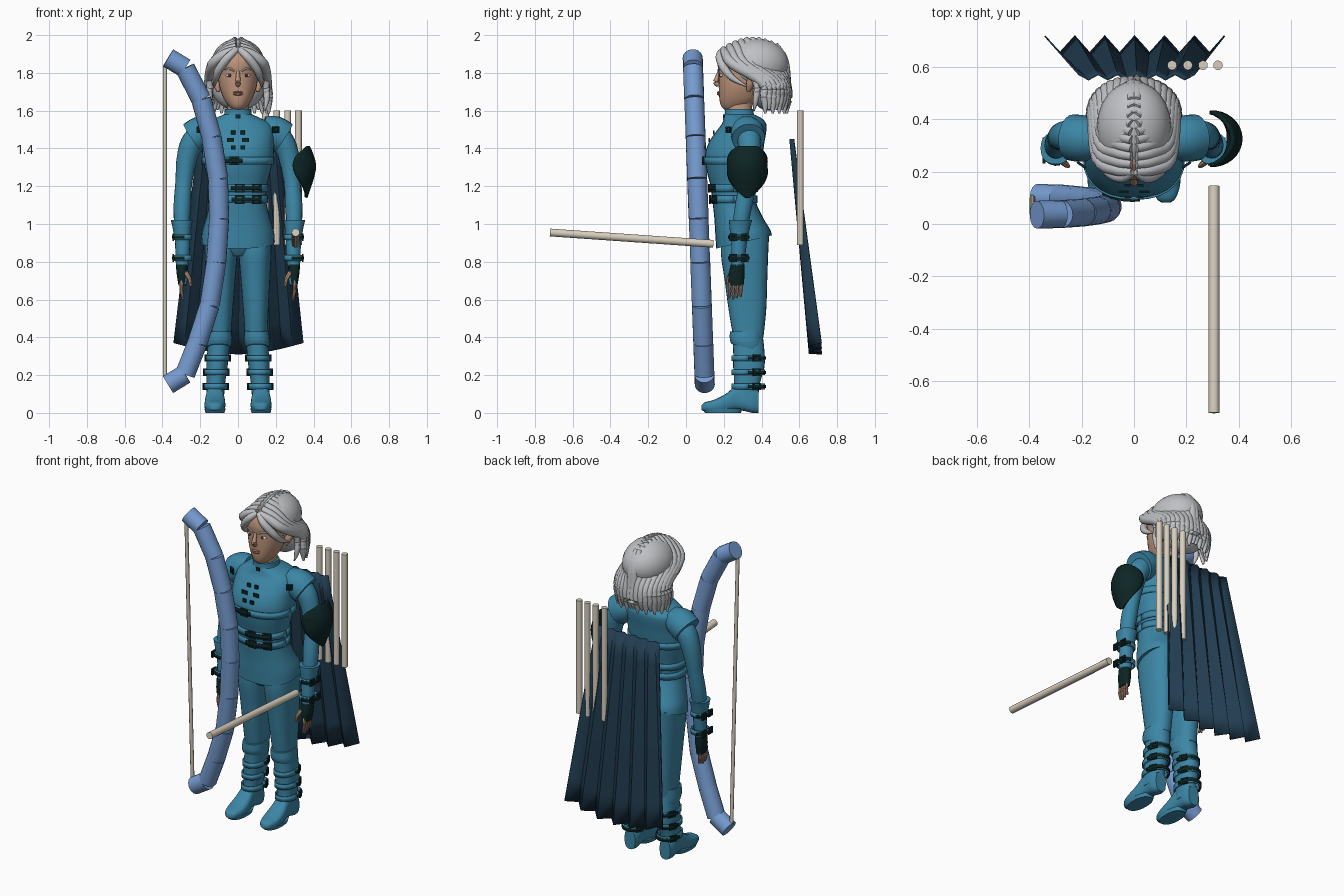
import bpy, bmesh
from math import sin, cos, pi, radians
from mathutils import Vector, Matrix

if "Cube" in bpy.data.objects:
    bpy.data.objects.remove(bpy.data.objects["Cube"], do_unlink=True)


def material(name, *rgb):
    m = bpy.data.materials.new(name)
    m.use_nodes = True
    m.diffuse_color = (*rgb, 1)
    m.node_tree.nodes["Principled BSDF"].inputs["Base Color"].default_value = (*rgb, 1)
    return m


CLOTH = material("teal cloth", .045, .24, .38)
BOW = material("pale blue", .18, .33, .63)
WOOD = material("cream wood", .68, .62, .51)
CAPE = material("navy cloth", .015, .045, .08)
DARK = material("black green leather", .004, .018, .018)
HAIR = material("silver hair", .52, .53, .55)
SKIN = material("skin", .52, .3, .2)
LIP = material("lips", .4, .17, .13)
BROW = material("white brows", .7, .7, .7)
EYE = material("dark eyes", .06, .05, .04)


def finish(name, bm, mat):
    bmesh.ops.recalc_face_normals(bm, faces=bm.faces)
    mesh = bpy.data.meshes.new(name)
    bm.to_mesh(mesh)
    bm.free()
    mesh.materials.append(mat)
    ob = bpy.data.objects.new(name, mesh)
    bpy.context.collection.objects.link(ob)
    bpy.ops.object.select_all(action='DESELECT')
    ob.select_set(True)
    bpy.context.view_layer.objects.active = ob
    bpy.ops.object.shade_smooth_by_angle(angle=radians(42))
    return ob


def loft(name, rings, mat, closed=True, thick=0):
    bm = bmesh.new()
    rows = [[bm.verts.new(p) for p in ring] for ring in rings]
    n = len(rows[0])
    for a, b in zip(rows, rows[1:]):
        for i in range(n if closed else n - 1):
            j = (i + 1) % n
            bm.faces.new((a[i], a[j], b[j], b[i]))
    if closed:
        bm.faces.new(rows[0])
        bm.faces.new(rows[-1])
    ob = finish(name, bm, mat)
    if thick:
        mod = ob.modifiers.new("thickness", 'SOLIDIFY')
        mod.thickness, mod.offset = thick, 0
    return ob


def smooth(rows, n=4):
    # Catmull-Rom interpolation of equal-length tuples
    out = []
    for i in range(len(rows) - 1):
        quad = [rows[max(0, min(len(rows) - 1, i + k))] for k in (-1, 0, 1, 2)]
        for t in (k / n for k in range(n)):
            out.append(tuple(b + t * (c - a) / 2 + t * t * (a - 2.5 * b + 2 * c - d / 2)
                             + t ** 3 * (1.5 * (b - c) + (d - a) / 2) for a, b, c, d in zip(*quad)))
    return out + [tuple(rows[-1])]


def oval(a, p=2.3):
    f = lambda v: abs(v) ** (2 / p) * (1 if v > 0 else -1)
    return f(cos(a)), f(sin(a))


def flat_ring(z, hw, front, back, cx=0, tilt=0, sides=28, p=2.3):
    pts = [oval(2 * pi * i / sides, p) for i in range(sides)]
    return [(cx + hw * c, (front + back) / 2 + (back - front) / 2 * s, z + tilt * s) for c, s in pts]


def body(name, rows, mat, n=4, **kw):
    return loft(name, [flat_ring(*r, **kw) for r in smooth(rows, n)], mat)


def tube(name, pts, mat, sides=12, n=4):
    path = smooth(pts, n)
    rings = []
    for i, p in enumerate(path):
        d = Vector(path[min(i + 1, len(path) - 1)][:3]) - Vector(path[max(i - 1, 0)][:3])
        q = d.to_track_quat('Z', 'Y')
        rings.append([Vector(p[:3]) + q @ Vector((p[3] * cos(a), p[3] * sin(a), 0))
                      for a in (2 * pi * k / sides for k in range(sides))])
    return loft(name, rings, mat)


def ball(name, loc, size, mat):
    bm = bmesh.new()
    bmesh.ops.create_uvsphere(bm, u_segments=24, v_segments=14, radius=1,
                              matrix=Matrix.Translation(loc) @ Matrix.Diagonal((*size, 1)))
    return finish(name, bm, mat)


def buckle(name, loc, w, h, turn=0, t=.01):
    bm = bmesh.new()
    base = Matrix.Translation(loc) @ Matrix.Rotation(radians(turn), 4, 'Z')
    bars = [(x, 0, t, h + t) for x in (-w / 2, w / 2)] + [(0, z, w, t) for z in (-h / 2, 0, h / 2)]
    for x, z, sx, sz in bars:
        bmesh.ops.create_cube(bm, size=1, matrix=base @ Matrix.Translation((x, 0, z))
                              @ Matrix.Diagonal((sx, t, sz, 1)))
    return finish(name, bm, DARK)


def strap(name, z, h, hw, front, back, cx=0, mat=CLOTH, a0=0, a1=360, grow=.005):
    # curved strip around an oval section
    steps = [radians(a0 + (a1 - a0) * i / 28) for i in range(29)]
    cy, hy = (front + back) / 2, (back - front) / 2 + grow
    rings = [[(cx + (hw + grow) * oval(a)[0], cy + hy * oval(a)[1], zz) for a in steps]
             for zz in (z - h / 2, z + h / 2)]
    return loft(name, rings, mat, closed=False, thick=.008)


# Jacket
torso = [(.905, .195, .16, .455, 0, .035), (.96, .19, .155, .445, 0, .012), (1.03, .17, .15, .41, 0, 0),
         (1.12, .15, .14, .37, 0, 0), (1.2, .153, .13, .375, 0, 0), (1.28, .172, .11, .39, 0, 0),
         (1.36, .19, .1, .405, 0, 0), (1.43, .19, .12, .415, 0, 0), (1.49, .19, .16, .425, 0, 0),
         (1.53, .175, .19, .425, 0, 0), (1.56, .12, .2, .4, 0, 0), (1.58, .075, .205, .36, 0, 0)]
body("jacket", torso, CLOTH)
fine = smooth(torso, 12)


def section(z):
    return min(fine, key=lambda r: abs(r[0] - z))


def front_y(x, z):
    _, hw, f, b = section(z)[:4]
    return (f + b) / 2 - (b - f) / 2 * (1 - abs(x / hw) ** 2.3) ** (1 / 2.3) - .011


body("collar", [(1.55, .085, .195, .375), (1.58, .073, .205, .36), (1.61, .07, .205, .355)], CLOTH)
for i, (z, a0, a1) in enumerate(((1.335, -125, -85), (1.19, -100, -48), (1.13, -100, -48))):
    sec = section(z)[1:4]
    strap(f"belt_{i}", z, .04, *sec)
    strap(f"belt_leather_{i}", z, .022, *sec, mat=DARK, a0=a0, a1=a1, grow=.011)
    for x in ((-.02,) if i == 0 else (.01, .1)):
        buckle(f"belt_buckle_{i}", (x, front_y(x, z), z), .04, .036, turn=x * 200)
for z in (1.405, 1.445, 1.485):
    wide = .06 if z == 1.445 else .03
    for s in (-1, 1):
        buckle("chest_clasp", (s * wide / 2 + s * .01, front_y(wide, z), z), wide / 2, .014, t=.008)
buckle("collar_clasp", (0, .2, 1.57), .018, .014, t=.007)

# Trousers and hips
body("hips", [(.83, .06, .22, .41), (.88, .15, .19, .435), (.97, .17, .17, .43)], CLOTH)
for s in (1, -1):
    side = "left" if s > 0 else "right"
    body(f"{side}_trouser_leg", [(.94, .088, .19, .44, s * .088), (.84, .086, .185, .435, s * .09),
         (.7, .077, .205, .43, s * .092), (.55, .067, .225, .425, s * .094),
         (.4, .058, .25, .41, s * .096)], CLOTH)

    # Boots
    body(f"{side}_boot_shaft", [(.42, .06, .245, .405, s * .096), (.33, .058, .25, .415, s * .104),
         (.24, .056, .25, .415, s * .112), (.15, .049, .255, .39, s * .118),
         (.06, .047, .24, .382, s * .122)], CLOTH)
    body(f"{side}_boot_cuff", [(.345, .062, .24, .4, s * .102, -.02), (.38, .069, .232, .405, s * .1, -.01),
         (.435, .066, .232, .405, s * .097, .004)], CLOTH, sides=16)
    foot = [(.082, .018, .015, .04), (.1, .038, .008, .056), (.15, .054, .004, .07), (.21, .054, .004, .1),
            (.26, .047, .015, .14), (.31, .045, .01, .15), (.35, .046, 0, .14), (.385, .036, 0, .12)]
    loft(f"{side}_foot", [[(s * .122 + hw * c, y, (lo + hi) / 2 + (hi - lo) / 2 * d) for c, d in
         (oval(2 * pi * k / 24, 2.8) for k in range(24))] for y, hw, lo, hi in smooth(foot, 3)], CLOTH)
    body(f"{side}_sole", [(0, .05, .1, .29, s * .122), (.022, .056, .085, .3, s * .122)], CLOTH, n=1)
    for z, cx in ((.14, .118), (.215, .114), (.29, .108)):
        strap(f"{side}_boot_strap", z, .03, .054, .25, .41, s * cx)
        strap(f"{side}_boot_leather", z, .016, .054, .25, .41, s * cx, DARK, 0, 180, .01)
        for d in (1, -1):
            buckle(f"{side}_boot_buckle", (s * cx + d * .056, .375, z), .036, .028, d * 115)

    # Sleeves and bracers
    tube(f"{side}_shoulder_cap", [(s * .13, .32, 1.5, .07), (s * .19, .325, 1.485, .088),
         (s * .24, .33, 1.455, .088)], CLOTH, 20)
    tube(f"{side}_sleeve", [(s * .17, .33, 1.49, .06), (s * .235, .335, 1.44, .062), (s * .27, .335, 1.35, .055),
         (s * .287, .325, 1.22, .045), (s * .295, .305, 1.1, .046), (s * .297, .29, 1, .042),
         (s * .293, .28, .88, .04), (s * .295, .272, .78, .034)], CLOTH, 16)
    body(f"{side}_bracer_cuff", [(.94, .045, .235, .33, s * .295), (.985, .05, .23, .34, s * .297),
         (1.02, .058, .228, .35, s * .298)], CLOTH)
    buckle(f"{side}_shoulder_clasp", (s * .2, .225, 1.5), .03, .024, s * 35)
    for z in (.93, .82):
        strap(f"{side}_wrist_strap", z, .03, .042, .237, .323, s * .294)
        strap(f"{side}_wrist_leather", z, .016, .042, .237, .323, s * .294, DARK,
              -100 if s > 0 else 100, 80 if s > 0 else 280, .01)
        for y in (.25, .31):
            buckle(f"{side}_wrist_buckle", (s * .343, y, z), .03, .03, s * 90)

    # Hands
    body(f"{side}_glove", [(.675, .02, .225, .305, s * .295), (.73, .027, .225, .31, s * .297),
         (.785, .033, .237, .31, s * .296)], DARK, sides=16)
    body(f"{side}_glove_palm", [(.68, .016, .23, .3, s * .287), (.75, .028, .235, .3, s * .286)],
         CLOTH, sides=16)
    for k in range(4):
        y = .235 + .02 * k
        tube(f"{side}_finger", [(s * .297, y, .7, .011), (s * .3, y - .004, .65, .01),
             (s * .292, y - .006, .6 + .008 * abs(k - 1), .006)], SKIN, 8, 2)
    tube(f"{side}_thumb", [(s * .275, .24, .74, .013), (s * .257, .225, .71, .011),
         (s * .25, .22, .67, .007)], SKIN, 8, 2)

# Arm guard on the left arm
guard = []
for z, spread, r in smooth([(1.41, 35, .075), (1.37, 80, .092), (1.31, 95, .108), (1.24, 80, .095),
                            (1.18, 45, .075), (1.14, 8, .062)], 3):
    angles = [radians(spread) * (k / 8 - 1) for k in range(17)]
    guard.append([(.298 + r * cos(a), .325 + min(.1, r) * sin(a), z) for a in angles])
loft("arm_guard", guard, DARK, closed=False, thick=.016)

# Head and face
body("neck", [(1.56, .06, .215, .35), (1.62, .056, .22, .35), (1.68, .06, .22, .37)], SKIN)
body("face", [(1.605, .03, .205, .29), (1.625, .05, .186, .34), (1.66, .074, .177, .38), (1.71, .094, .174, .4),
     (1.76, .104, .172, .42), (1.8, .107, .172, .43), (1.85, .108, .168, .44),
     (1.9, .095, .185, .43), (1.94, .05, .23, .4)], SKIN, p=2.15)
tube("nose", [(0, .176, 1.81, .008), (0, .165, 1.775, .012), (0, .157, 1.75, .014), (0, .172, 1.735, .012)], SKIN)
for z, h in ((1.697, .006), (1.687, .007)):
    ball("lip", (0, .176, z), (.026, .012, h), LIP)
for s in (1, -1):
    ball("eye_white", (s * .044, .189, 1.787), (.021, .011, .009), BROW)
    ball("iris", (s * .044, .181, 1.787), (.009, .006, .008), EYE)
    tube("eyebrow", [(s * .018, .171, 1.808, .004), (s * .045, .176, 1.823, .006),
         (s * .078, .195, 1.818, .003)], BROW, 8)
    tube("ear", [(s * .104, .33, 1.7, .008), (s * .112, .34, 1.74, .022), (s * .122, .36, 1.785, .022),
         (s * .132, .385, 1.835, .003)], SKIN)

# Hair: scalp, back mass, locks falling from a centre parting
ball("scalp_hair", (0, .37, 1.845), (.142, .175, .137), HAIR)
ball("back_hair", (0, .435, 1.74), (.145, .1, .14), HAIR)
COUNT = 10
for s in (1, -1):
    for i in range(COUNT):
        u = i / (COUNT - 1)
        c, d = cos(u * pi / 2 * .96), sin(u * pi / 2)
        tube("hair_lock", [(s * .008, .2 + .27 * u, 1.88 + .098 * sin(pi * (.15 + .6 * u)), .018),
             (s * (.065 * c + .006), .21 + .29 * u, 1.9 + .035 * sin(pi * u), .025),
             (s * .135 * c, .25 + .27 * u, 1.845, .028),
             (s * .153 * c, .405 + .125 * d, 1.75, .027),
             (s * .16 * c, .415 + .125 * d, 1.67, .025),
             (s * .163 * c, .42 + .115 * d, 1.585 + .02 * (i % 2), .006)], HAIR, 10)
    tube("fringe", [(s * .005, .2, 1.925, .016), (s * .05, .178, 1.885, .022), (s * .1, .205, 1.82, .022),
         (s * .118, .25, 1.77, .016), (s * .125, .32, 1.73, .004)], HAIR, 10)
    tube("side_strand", [(s * .135, .33, 1.83, .02), (s * .148, .375, 1.74, .02),
         (s * .152, .37, 1.66, .016), (s * .14, .36, 1.6, .004)], HAIR, 10)

# Cape
cape = []
for i in range(9):
    v = i / 8
    cape.append([(-.21 + .44 * u + v * (.245 * u - .13), .56 + .125 * v + (-1) ** j * (.01 + .022 * v),
                  1.45 - v * (1.08 + .06 * sin(pi * u))) for j, u in ((j, j / 12) for j in range(13))])
loft("cape", cape, CAPE, closed=False, thick=.006)

# Bow, string and arrows
limb = [(-.37, 1.88), (-.28, 1.825), (-.195, 1.66), (-.14, 1.46), (-.105, 1.24), (-.1, 1.03),
        (-.115, .8), (-.15, .57), (-.215, .37), (-.28, .205), (-.37, .15)]
for i, ((x0, z0), (x1, z1)) in enumerate(zip(limb, limb[1:])):
    tube(f"bow_segment_{i}", [(x, .105 - .037 * z, z, .053) for x, z in ((x0, z0), (x1, z1))], BOW, 18, 1)
tube("bow_string", [(-.387, .038, 1.84, .011), (-.387, .1, .19, .011)], WOOD, 10, 1)
for i, x in enumerate((.145, .205, .263, .32)):
    tube(f"back_arrow_{i}", [(x, .605, .89, .018), (x, .605, 1.6, .018)], WOOD, 14, 1)
tube("held_arrow", [(.305, -.72, .955, .021), (.305, .145, .895, .021)], WOOD, 14, 1)
